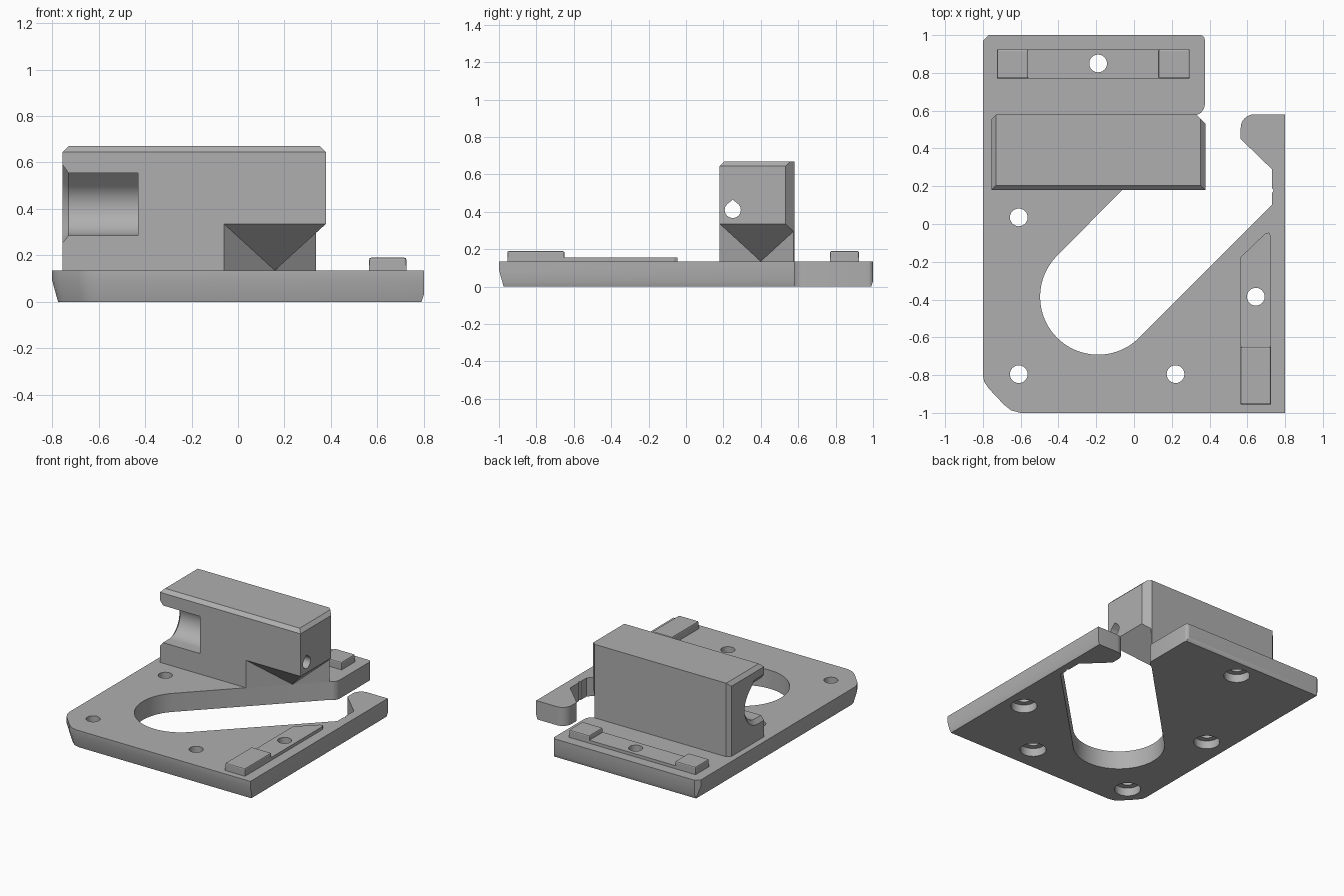
import bpy, bmesh
from math import cos, sin, radians
from mathutils import Vector

if "Cube" in bpy.data.objects:
    bpy.data.objects.remove(bpy.data.objects["Cube"], do_unlink=True)

gray = bpy.data.materials.new("plain_gray")
gray.use_nodes = True
gray.diffuse_color = (0.43, 0.43, 0.43, 1)
gray.node_tree.nodes["Principled BSDF"].inputs["Base Color"].default_value = (0.43, 0.43, 0.43, 1)

TOP = 0.135   # upper face of the base plate


def arc(cx, cy, r, start, end, n):
    angles = [radians(start + (end - start) * i / n) for i in range(n + 1)]
    return [(cx + r * cos(a), cy + r * sin(a)) for a in angles]


def prism(name, pts, lo, hi, axis="z", end_pts=None, planes=()):
    """Extrude a profile along an axis, then trim it with (point, normal) planes."""
    place = (lambda p, h: (p[0], p[1], h)) if axis == "z" else (lambda p, h: (h, p[0], p[1]))
    bm = bmesh.new()
    a = [bm.verts.new(place(p, lo)) for p in pts]
    b = [bm.verts.new(place(p, hi)) for p in (end_pts or pts)]
    bm.faces.new(a)
    bm.faces.new(b)
    for i in range(len(a)):
        j = (i + 1) % len(a)
        bm.faces.new((a[i], a[j], b[j], b[i]))
    return finish(name, bm, planes)


def finish(name, bm, planes=()):
    for co, no in planes:
        bmesh.ops.bisect_plane(bm, geom=bm.verts[:] + bm.edges[:] + bm.faces[:], dist=1e-5,
                               plane_co=co, plane_no=Vector(no).normalized(), clear_outer=True)
        bmesh.ops.holes_fill(bm, edges=[e for e in bm.edges if e.is_boundary], sides=0)
    bmesh.ops.recalc_face_normals(bm, faces=bm.faces[:])
    mesh = bpy.data.meshes.new(name)
    bm.to_mesh(mesh)
    bm.free()
    mesh.materials.append(gray)
    obj = bpy.data.objects.new(name, mesh)
    bpy.context.collection.objects.link(obj)
    return obj


def carve(obj, cutters):
    """Subtract every cutter and bake the result."""
    for c in cutters:
        mod = obj.modifiers.new("cut", "BOOLEAN")
        mod.operation, mod.solver, mod.object = "DIFFERENCE", "EXACT", c
    bpy.context.view_layer.update()
    result = obj.evaluated_get(bpy.context.evaluated_depsgraph_get())
    mesh = bpy.data.meshes.new_from_object(result)
    obj.modifiers.clear()
    obj.data = mesh


def rect(x0, x1, y0, y1):
    return [(x0, y0), (x1, y0), (x1, y1), (x0, y1)]


# Base plate: rounded front corner, undercut lower edges
left_front = [(-0.8, 0.97), (-0.8, -0.8), (-0.793, -0.835), (-0.77, -0.87),
              (-0.69, -0.955), (-0.65, -0.987), (-0.6, -1), (0.8, -1)]
right_back = [(0.8, -1), (0.8, 1), (-0.77, 1)]
trims = []
for path, inset, height in ((left_front, 0.025, 0.09), (right_back, 0.01, 0.03)):
    for (ax, ay), (bx, by) in zip(path, path[1:]):
        n = Vector((by - ay, ax - bx, 0)).normalized() * height
        trims.append(((ax, ay, height), (n.x, n.y, -inset)))
plate = prism("base_plate", left_front + right_back[1:], 0, TOP, planes=trims)

# Diagonal slot with a round end, open past the hooked arm
slot_pts = (arc(-0.19, -0.385, 0.307, 135, 315, 40)
            + [(0.73, 0.1), (0.73, 0.165), (0.74, 0.177), (0.73, 0.19), (0.73, 0.29), (0.565, 0.45)]
            + arc(0.635, 0.51, 0.07, 180, 90, 8)
            + [(0.9, 0.58), (0.9, 1.1), (0.35, 1.1), (0.35, 1)]
            + arc(0.35, 0.975, 0.025, 80, 0, 4)
            + arc(0.315, 0.635, 0.06, 0, -75, 6))
slot = prism("slot_cutter", slot_pts, -0.2, 0.5)

# Screw holes, counterbored from below
screws = []
for x, y in ((-0.61, 0.035), (-0.61, -0.795), (0.22, -0.795), (0.645, -0.385), (-0.19, 0.85)):
    screws.append(prism("screw_cutter", arc(x, y, 0.047, 0, 345, 23), -0.2, 0.5))
    screws.append(prism("bore_cutter", arc(x, y, 0.088, 0, 345, 23), -0.2, 0.06))
carve(plate, [slot] + screws)

# Raised rails with thicker end pads
back_rail = prism("back_rail", rect(-0.725, 0.295, 0.77, 0.925), TOP - 0.01, 0.157)
side_rail = prism("side_rail", [(0.565, -0.955), (0.725, -0.955), (0.725, -0.065),
                                (0.715, -0.045), (0.695, -0.05), (0.565, -0.175)], TOP - 0.01, 0.157)
for rail in (back_rail, side_rail):
    carve(rail, screws)
pads = [prism(name, rect(*box), TOP - 0.01, 0.19) for name, box in (
    ("back_pad_right", (-0.725, -0.56, 0.77, 0.925)),
    ("back_pad_left", (0.13, 0.295, 0.77, 0.925)),
    ("side_pad", (0.565, 0.725, -0.955, -0.65)))]
for pad in pads:
    bevel = pad.modifiers.new("soft_corners", "BEVEL")
    bevel.width, bevel.segments = 0.008, 2

# Upright block with chamfered upper edges
x0, x1, y0, y1, z1, c = -0.755, 0.378, 0.18, 0.58, 0.67, 0.025
corner = ((0.33, y1, 0), (1, 1, 0))
block = prism("upright_block", [(x0, y0), (x1, y0), (x1, y1), (x0 + c, y1), (x0, y1 - c)], TOP, z1,
              planes=[corner, ((x0, 0, z1 - c), (-1, 0, 1)), ((x1, 0, z1 - c), (1, 0, 1)),
                      ((0, y0, z1 - c), (0, -1, 1))])

# Clearance over the slot, below the overhang
clearance = prism("clearance_cutter", [(-0.3, -0.06), (0.9, -0.06), (0.9, 1.14)], 0, 0.335)


def notch_profile(r):
    top = 0.41 + 1.16 * r
    return ([(0.1, top), (0.25 + 0.254 * r, top)] + arc(0.25, 0.41, r, 45, -90, 24)
            + [(0.1, 0.41 - r)])


# Front notch with a flared mouth, and a teardrop bore running through the block
notch = prism("notch_cutter", notch_profile(0.125), -0.8, -0.43, "x")
flare = prism("flare_cutter", notch_profile(0.185), -0.78, -0.73, "x", notch_profile(0.125))
bore = prism("teardrop_cutter", arc(0.25, 0.41, 0.043, 135, 405, 24) + [(0.25, 0.465)], -0.5, 0.5, "x")
carve(block, [clearance, notch, flare, bore])

# Sloped support under the overhang
bm = bmesh.new()
v = [bm.verts.new(p) for p in ((-0.06, y0, 0.335), (x1, y0, 0.335), (x1, x1 + 0.24, 0.335),
                               (0.159, 0.399, TOP))]
for tri in ((0, 1, 2), (0, 1, 3), (1, 2, 3), (2, 0, 3)):
    bm.faces.new([v[i] for i in tri])
support = finish("overhang_support", bm, [corner, ((0, y1, 0), (0, 1, 0))])

# Remove cutters and smooth the rounded walls
for obj in [o for o in bpy.data.objects if "_cutter" in o.name]:
    bpy.data.objects.remove(obj, do_unlink=True)
bpy.ops.object.select_all(action="DESELECT")
for obj in (plate, block, back_rail, side_rail):
    obj.select_set(True)
bpy.context.view_layer.objects.active = plate
bpy.ops.object.shade_smooth_by_angle(angle=radians(25))
